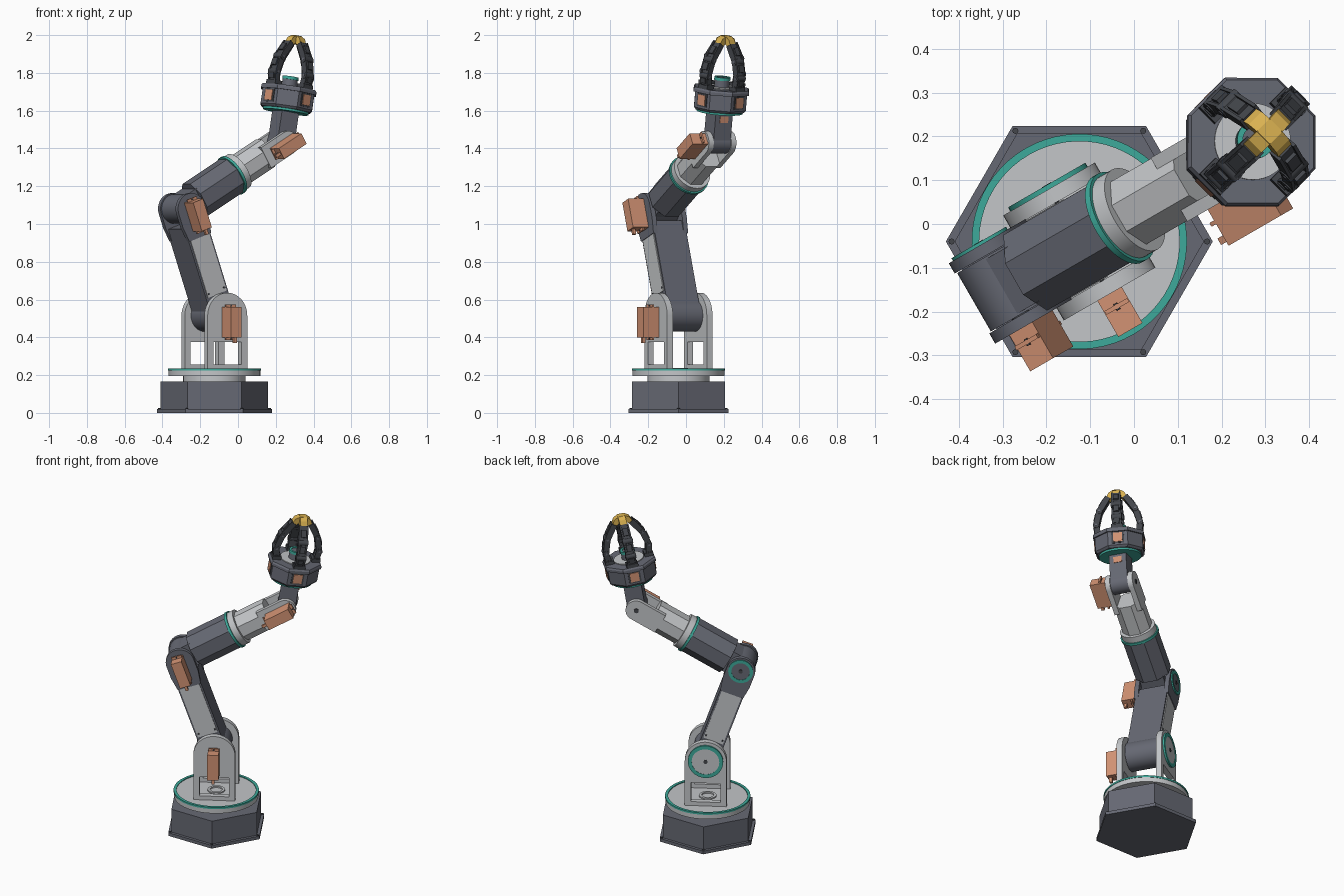
import bpy, bmesh, math
from mathutils import Matrix, Vector

if "Cube" in bpy.data.objects:
    bpy.data.objects.remove(bpy.data.objects["Cube"])

def material(name, rgb):
    m = bpy.data.materials.new(name)
    m.diffuse_color = (*[c ** 2.2 for c in rgb], 1)
    m.use_nodes = True
    m.node_tree.nodes["Principled BSDF"].inputs["Base Color"].default_value = m.diffuse_color
    return m

DARK = material("slate grey", (0.40, 0.41, 0.45))
CHAR = material("charcoal", (0.27, 0.28, 0.30))
LIGHT = material("light grey", (0.76, 0.77, 0.78))
TEAL = material("teal", (0.25, 0.66, 0.60))
COPPER = material("copper", (0.82, 0.57, 0.45))
GOLD = material("gold", (0.85, 0.69, 0.32))

def T(x, y, z): return Matrix.Translation((x, y, z))
def R(deg, axis): return Matrix.Rotation(math.radians(deg), 4, axis)

def ring(r, n=40, phase=0.0, cx=0.0, cz=0.0):
    return [(cx + r * math.cos(math.radians(phase + 360 * i / n)),
             cz + r * math.sin(math.radians(phase + 360 * i / n))) for i in range(n)]

def rect(x0, x1, z0, z1): return [(x0, z0), (x1, z0), (x1, z1), (x0, z1)]

def arch(w, z0, zc, n=20):
    """Flat bottom at z0, half-round top centred on zc."""
    return [(-w, z0), (w, z0)] + [(w * math.cos(math.pi * i / n), zc + w * math.sin(math.pi * i / n))
                                  for i in range(n + 1)]

def prism(name, M, loops, a, b, mat, axis='Y', taper=1.0):
    """Extrude an outline (with optional holes) from a to b along axis."""
    bm = bmesh.new()
    put = (lambda p, h: Vector((p[0], h, p[1]))) if axis == 'Y' else (lambda p, h: Vector((p[0], p[1], h)))
    if len(loops) == 1:
        bm.faces.new([bm.verts.new(put(p, a)) for p in loops[0]])
    else:
        for lp in loops:
            vs = [bm.verts.new(put(p, a)) for p in lp]
            for i, v in enumerate(vs):
                bm.edges.new((v, vs[i - 1]))
        bmesh.ops.triangle_fill(bm, use_beauty=True, edges=bm.edges[:])
    ext = bmesh.ops.extrude_face_region(bm, geom=bm.faces[:])
    for v in [g for g in ext['geom'] if isinstance(g, bmesh.types.BMVert)]:
        if axis == 'Y':
            v.co.y = b
        else:
            v.co = Vector((v.co.x * taper, v.co.y * taper, b))
    bmesh.ops.recalc_face_normals(bm, faces=bm.faces[:])
    me = bpy.data.meshes.new(name)
    bm.to_mesh(me)
    bm.free()
    me.materials.append(mat)
    ob = bpy.data.objects.new(name, me)
    ob.matrix_world = M
    bpy.context.collection.objects.link(ob)
    return ob

def box(name, M, x0, x1, y0, y1, z0, z1, mat):
    return prism(name, M, [rect(x0, x1, z0, z1)], y0, y1, mat)

def servo(name, M, y):
    """Motor hanging on the -y side of a joint, shaft at the frame origin."""
    box(name + "_body", M, -.032, .032, y - .095, y, -.115, .045, COPPER)
    box(name + "_flange", M, -.03, .03, y - .038, y - .028, -.13, .06, COPPER)
    box(name + "_cable", M, -.008, .008, y - .085, y - .068, -.145, -.11, COPPER)
    prism(name + "_shaft", M, [ring(.022, 20)], y - .005, y + .03, CHAR)
    for z in (-.122, .053):
        prism(name + "_screw", M, [ring(.005, 8, 0, 0, z)], y - .042, y - .025, CHAR)

# Joint frames: local z runs along each link, local y is the joint axis
floor = T(-.125, -.04, 0)
base = floor @ R(30, 'Z')
upper = base @ T(0, 0, .515) @ R(-19.5, 'Y')
fore = base @ T(-.2, 0, 1.08) @ R(60, 'Y')
hand = base @ T(.408, 0, 1.43) @ R(9.5, 'Y')

# Base and turntable
prism("base_plate", floor, [ring(.305, 6)], 0, .02, DARK, 'Z')
prism("base_body", floor, [ring(.285, 6)], .02, .165, DARK, 'Z')
prism("base_neck", floor, [ring(.165, 48)], .16, .2, LIGHT, 'Z')
prism("turntable", base, [ring(.243, 64)], .195, .23, LIGHT, 'Z')
prism("turntable_ring", base, [ring(.246, 64), ring(.229, 64)], .224, .235, TEAL, 'Z')
prism("turntable_hub", base, [ring(.05, 32), ring(.035, 32)], .228, .238, LIGHT, 'Z')
for k in range(6):
    x, y = ring(.292, 6)[k]
    prism("base_bolt", floor @ T(x, y, 0), [ring(.007, 8)], 0, .025, CHAR, 'Z')

# Shoulder bracket
for s in (-1, 1):
    prism("shoulder_plate", base, [arch(.121, .23, .515), rect(-.085, .085, .255, .375)],
          s * .1035, s * .1385, LIGHT)
sh = base @ T(0, 0, .515)
prism("shoulder_cap_ring", sh, [ring(.102), ring(.08)], .138, .149, TEAL)
prism("shoulder_cap", sh, [ring(.081), ring(.012, 16)], .138, .147, LIGHT)
prism("shoulder_pin", sh, [ring(.012, 16)], .13, .15, CHAR)
servo("shoulder_servo", sh, -.1385)

# Upper arm with side panels and elbow ears
prism("upper_arm_hub", upper, [ring(.085)], -.1, .1, DARK)
box("upper_arm_beam", upper, -.07, .07, -.097, .097, 0, .51, DARK)
for s in (-1, 1):
    box("upper_arm_panel", upper, -.06, .06, s * .09, s * .102, .12, .5, LIGHT)
    for x in (-.05, .05):
        for z in (.14, .48):
            prism("panel_screw", upper, [ring(.006, 8, 0, x, z)], s * .1, s * .105, CHAR)
    ear = [(-.07, .44), (.07, .44)] + arch(.083, .52, .6)[1:] + [(-.083, .52)]
    prism("elbow_ear", upper, [ear], s * .079, s * .106, DARK)
el = upper @ T(0, 0, .6)
prism("elbow_cap_ring", el, [ring(.072), ring(.053)], .105, .113, TEAL)
prism("elbow_cap", el, [ring(.054)], .1, .11, DARK)
prism("elbow_pin", el, [ring(.012, 16)], .1, .114, CHAR)
servo("elbow_servo", el, -.106)

# Forearm: eight-sided sleeve, collar, lighter tube, fork
prism("forearm_hub", fore, [ring(.078)], -.077, .077, DARK)
box("forearm_root", fore, -.07, .07, -.072, .072, 0, .1, DARK)
prism("forearm_sleeve", fore, [ring(.108, 8, 22.5)], .09, .35, DARK, 'Z')
prism("forearm_ring", fore, [ring(.113, 48)], .348, .363, TEAL, 'Z')
prism("forearm_collar", fore, [ring(.105, 48)], .363, .4, LIGHT, 'Z')
prism("forearm_tube", fore, [ring(.089, 8, 22.5)], .4, .59, LIGHT, 'Z')
wr = fore @ T(0, 0, .7)
for s in (-1, 1):
    prism("wrist_fork", fore, [arch(.062, .54, .7)], s * .054, s * .084, LIGHT)
prism("wrist_pin", wr, [ring(.014, 16)], .08, .088, CHAR)
servo("wrist_servo", wr, -.084)

# Wrist link
prism("wrist_hub", hand, [ring(.056)], -.053, .053, DARK)
box("wrist_link", hand, -.052, .052, -.052, .052, 0, .168, DARK)
box("wrist_plate", hand, .05, .056, -.025, .025, .115, .15, COPPER)

# Gripper housing, flats towards the fingers
grip = hand @ R(15, 'Z')
prism("housing_ring", grip, [ring(.122, 48)], .165, .179, TEAL, 'Z')
prism("housing_foot", grip, [ring(.138, 8, 22.5)], .177, .19, DARK, 'Z', 1.08)
prism("housing_body", grip, [ring(.149, 8, 22.5)], .19, .275, DARK, 'Z')
prism("housing_lid", grip, [ring(.159, 8, 22.5)], .272, .287, DARK, 'Z')
prism("housing_top", grip, [ring(.159, 8, 22.5)], .287, .297, DARK, 'Z', .96)
prism("palm_disc", grip, [ring(.088, 40)], .295, .302, LIGHT, 'Z')
prism("palm_stub", grip, [ring(.04, 32)], .3, .35, DARK, 'Z')
prism("palm_ring", grip, [ring(.043, 32), ring(.03, 32)], .338, .354, TEAL, 'Z')

def link(name, M, p, q, w, thick, mat):
    """Straight bar between two (radius, height) points."""
    d = Vector((q[0] - p[0], q[1] - p[1]))
    n = Vector((-d.y, d.x)).normalized() * thick / 2
    a, b = Vector(p), Vector(q)
    prism(name, M, [[tuple(a + n), tuple(a - n), tuple(b - n), tuple(b + n)]], -w / 2, w / 2, mat)

# Four fingers
joints = [(.118, .305), (.127, .365), (.104, .45), (.05, .532)]
for k in range(4):
    f = grip @ R(90 * k, 'Z')
    box("finger_motor_frame", f, .12, .141, -.036, .036, .2, .27, CHAR)
    box("finger_motor", f, .12, .145, -.026, .026, .208, .263, COPPER)
    box("finger_bracket", f, .09, .142, -.034, .034, .29, .318, CHAR)
    for i in range(3):
        p, q = joints[i], joints[i + 1]
        link("finger_core", f, p, q, .036, .026, CHAR)
        for s in (-1, 1):
            link("finger_side", f @ T(0, s * .023, 0), p, q, .008, .034, CHAR)
        mid = [((p[j] * (1 - t) + q[j] * t)) for t in (.3, .75) for j in (0, 1)]
        link("finger_back", f @ T(.008, 0, .005), mid[:2], mid[2:], .03, .026, CHAR)
    for x, z in joints[:3]:
        prism("finger_joint", f, [ring(.018, 20, 0, x, z)], -.03, .03, CHAR)
        prism("finger_pin", f, [ring(.007, 10, 0, x, z)], -.032, .032, DARK)
    tip = [(0, .54), (.028, .528), (.044, .514), (.06, .53), (.045, .56), (.018, .575), (0, .575)]
    prism("finger_tip", f, [tip], -.021, .021, GOLD)

# Smooth the round parts, keep edges sharp
bpy.ops.object.select_all(action='SELECT')
bpy.context.view_layer.objects.active = bpy.context.scene.objects[0]
bpy.ops.object.shade_smooth_by_angle(angle=math.radians(25))
bpy.ops.object.select_all(action='DESELECT')
